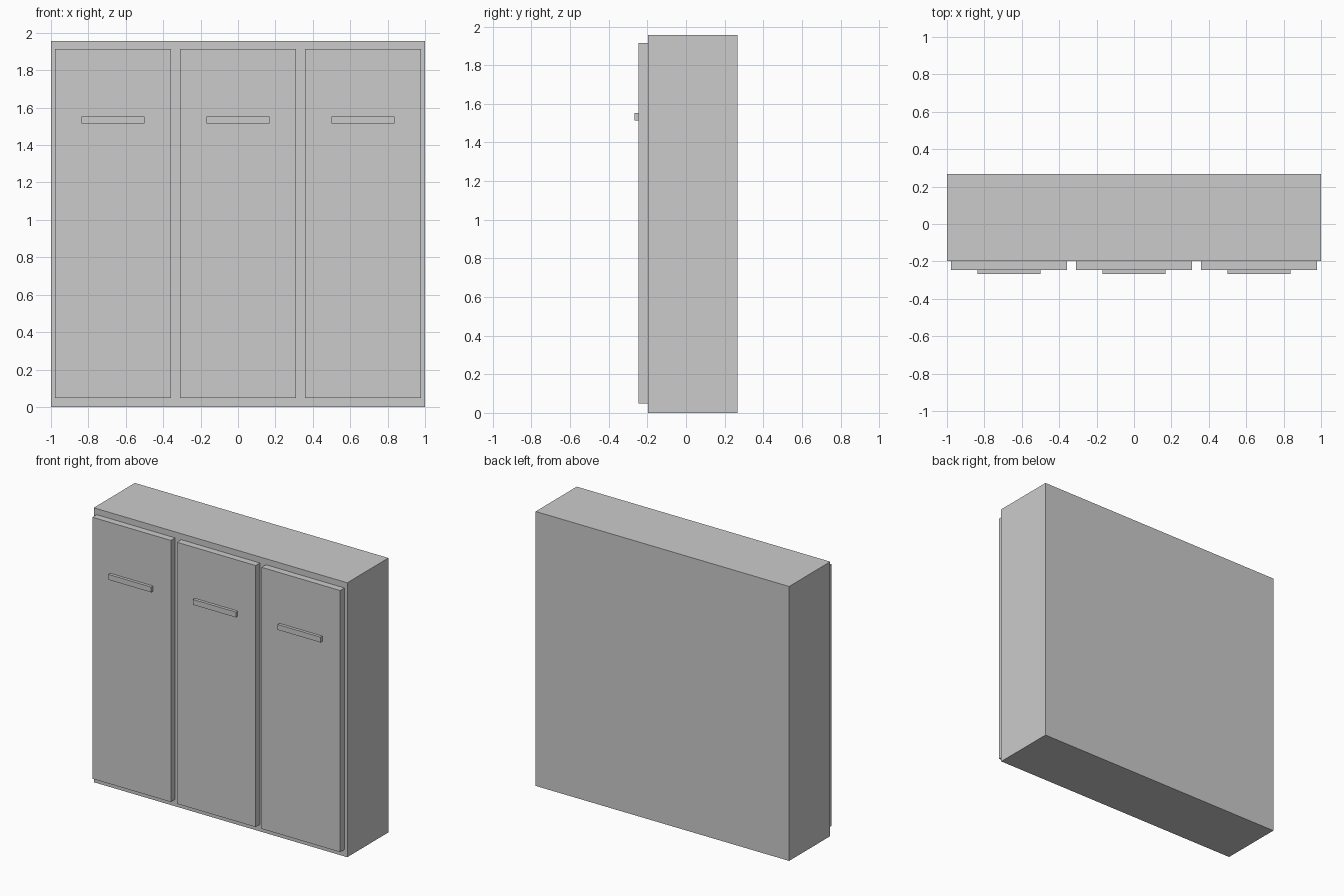
import bpy

if "Cube" in bpy.data.objects:
    bpy.data.objects.remove(bpy.data.objects["Cube"])


def box(name, x, y, z):
    """Add a box spanning the given (min, max) ranges."""
    spans = (x, y, z)
    centre = [(a + b) / 2 for a, b in spans]
    bpy.ops.mesh.primitive_cube_add(size=1, location=centre)
    obj = bpy.context.object
    obj.name = name
    obj.scale = [b - a for a, b in spans]
    bpy.ops.object.transform_apply(location=False, rotation=False, scale=True)
    return obj


# Cabinet body
BODY_FRONT, DOOR_FRONT, HANDLE_FRONT, BACK = -0.197, -0.245, -0.266, 0.266
box("cabinet_body", (-1, 1), (BODY_FRONT, BACK), (0, 1.957))

# Three doors, each with a horizontal bar handle
for side, cx in (("left", -0.668), ("middle", 0), ("right", 0.668)):
    box(f"door_{side}", (cx - 0.31, cx + 0.31),
        (DOOR_FRONT, BODY_FRONT), (0.049, 1.914))
    box(f"handle_{side}", (cx - 0.169, cx + 0.169),
        (HANDLE_FRONT, DOOR_FRONT), (1.514, 1.552))
